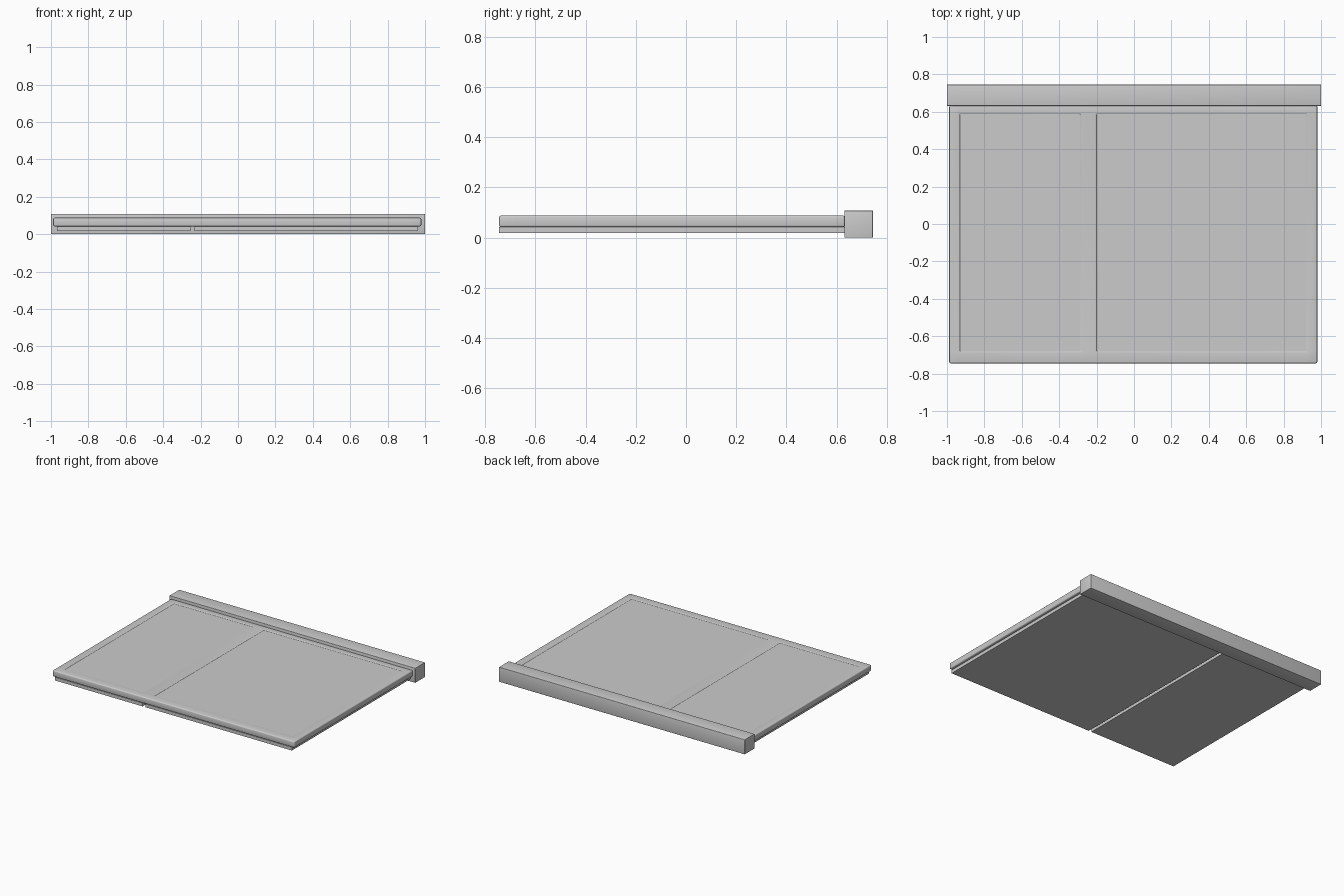
import bpy, bmesh

if "Cube" in bpy.data.objects:
    bpy.data.objects.remove(bpy.data.objects["Cube"])


def finish(name, bm, bevel=0.0):
    bmesh.ops.recalc_face_normals(bm, faces=bm.faces[:])
    me = bpy.data.meshes.new(name)
    bm.to_mesh(me)
    bm.free()
    ob = bpy.data.objects.new(name, me)
    bpy.context.collection.objects.link(ob)
    if bevel:
        mod = ob.modifiers.new("edge_rounding", 'BEVEL')
        mod.width = bevel
        mod.segments = 3
        mod.limit_method = 'ANGLE'
        for p in me.polygons:
            p.use_smooth = True
    return ob


def box(name, x, y, z, bevel=0.0):
    bm = bmesh.new()
    bmesh.ops.create_cube(bm, size=1)
    for v in bm.verts:
        for i, (lo, hi) in enumerate((x, y, z)):
            v.co[i] = lo if v.co[i] < 0 else hi
    return finish(name, bm, bevel)


def lattice_frame(name, xs, ys, z0, z1, open_cells, bevel):
    """Grid of cells extruded upward, leaving the open cells as holes."""
    bm = bmesh.new()
    grid = [[bm.verts.new((x, y, z0)) for y in ys] for x in xs]
    for i in range(len(xs) - 1):
        for j in range(len(ys) - 1):
            if (i, j) not in open_cells:
                bm.faces.new((grid[i][j], grid[i + 1][j],
                              grid[i + 1][j + 1], grid[i][j + 1]))
    ext = bmesh.ops.extrude_face_region(bm, geom=bm.faces[:], use_keep_orig=True)
    for v in ext["geom"]:
        if isinstance(v, bmesh.types.BMVert):
            v.co.z = z1
    return finish(name, bm, bevel)


# Back rail
box("back_rail", (-1, 1), (0.632, 0.745), (0, 0.108), 0.002)

# Frame with two openings and a divider bar
lattice_frame("window_frame",
              (-0.988, -0.93, -0.288, -0.2, 0.92, 0.98),
              (-0.745, -0.68, 0.587, 0.634),
              0.042, 0.088, {(1, 1), (3, 1)}, 0.008)

# Panes set in the openings, and the thin panels under the frame
for side, px, ux in (("left", (-0.932, -0.286), (-0.968, -0.255)),
                     ("right", (-0.202, 0.922), (-0.232, 0.96))):
    box(side + "_pane", px, (-0.682, 0.589), (0.07, 0.084))
    box(side + "_under_panel", ux, (-0.745, 0.634), (0.018, 0.042))
